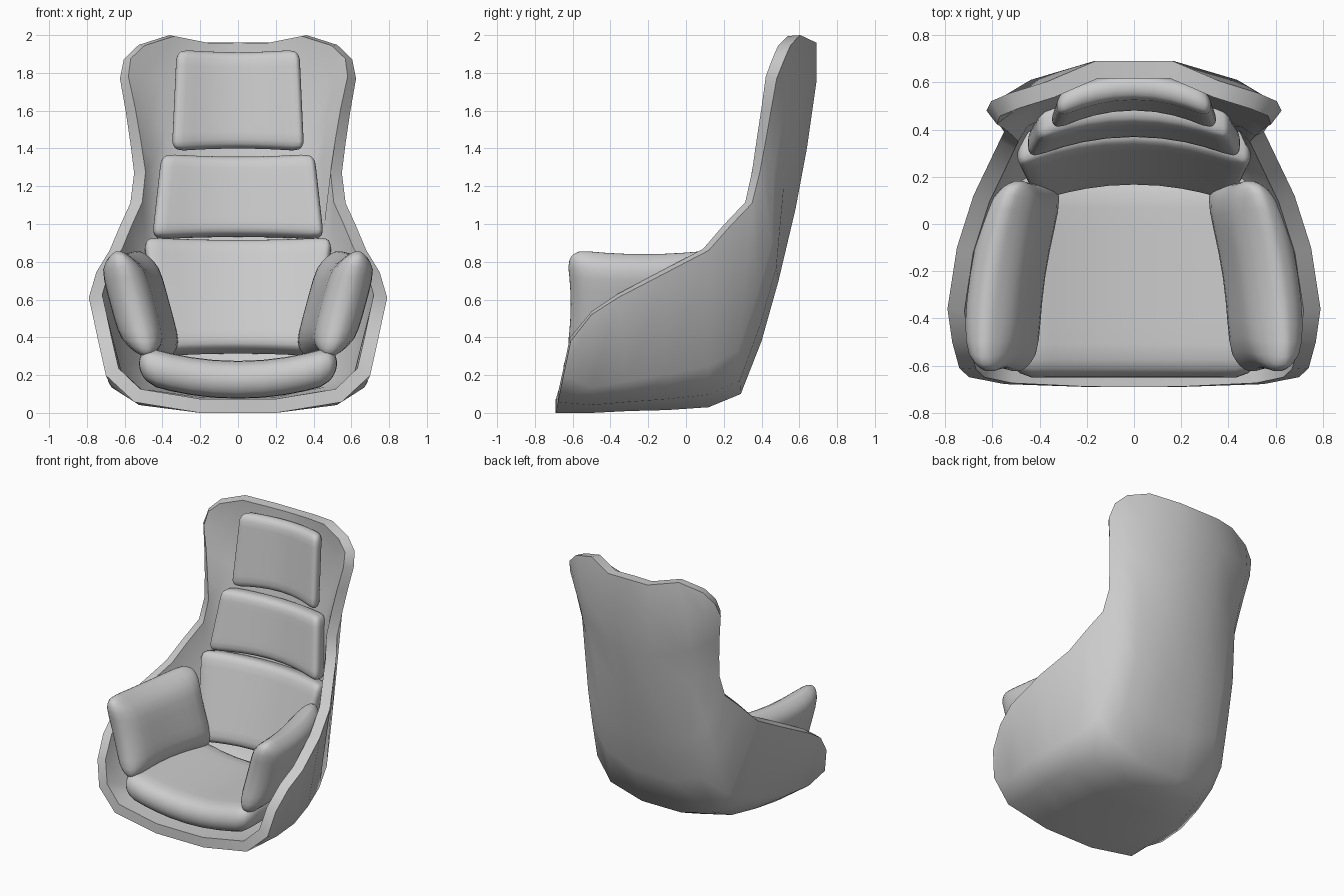
import bpy
import bmesh
from math import radians
from mathutils import Vector

old = bpy.data.objects.get("Cube")
if old:
    bpy.data.objects.remove(old, do_unlink=True)

# One plain upholstery colour
GREY = (0.6, 0.6, 0.6, 1)
grey = bpy.data.materials.new("light grey")
grey.diffuse_color = GREY
grey.use_nodes = True
grey.node_tree.nodes["Principled BSDF"].inputs["Base Color"].default_value = GREY


def lerp(a, b, t):
    return a + (b - a) * t


def finish(name, bm, angle, thickness=0):
    """Turn a bmesh into a shaded object, with optional inward thickness."""
    mesh = bpy.data.meshes.new(name)
    bm.to_mesh(mesh)
    bm.free()
    obj = bpy.data.objects.new(name, mesh)
    bpy.context.collection.objects.link(obj)
    mesh.materials.append(grey)
    bpy.ops.object.select_all(action="DESELECT")
    obj.select_set(True)
    bpy.context.view_layer.objects.active = obj
    if thickness:
        wall = obj.modifiers.new("wall", "SOLIDIFY")
        wall.thickness = thickness
        wall.offset = -1
        wall.use_even_offset = True
        bpy.ops.object.modifier_apply(modifier=wall.name)
    bpy.ops.object.shade_smooth_by_angle(angle=radians(angle))
    return obj


# Half sections of the shell: (share of width, share of the way to the rim, lift)
FRONT = [(0, 0, 0), (.27, 0, 0), (.74, .15, 0), (.945, .52, 0), (1, 1, 0)]
SEAT = [(0, 0, 0), (.26, 0, 0), (.68, .08, 0), (.87, .26, 0), (1, 1, 0)]
LOW = [(0, 0, 0), (.27, 0, 0), (.68, .12, 0), (.9, .36, 0), (1, 1, 0)]
BACK = [(0, 0, 0), (.27, 0, 0), (.7, .38, 0), (.88, .7, 0), (1, 1, 0)]
TOP = [(0, 0, 0), (.27, 0, 0), (.6, .5, .085), (.87, .8, .06), (1, 1, 0)]

# Stations from the front lip to the head end: section, centre y z, rim x y z
STATIONS = [
    (FRONT, -.69, 0, .74, -.61, .38),
    (SEAT, -.5, 0, .77, -.5, .52),
    (SEAT, -.3, .01, .79, -.36, .61),
    (SEAT, -.1, .015, .75, -.1, .745),
    (SEAT, .12, .03, .68, .12, .86),
    (SEAT, .29, .1, .625, .235, .99),
    (LOW, .4, .38, .57, .35, 1.11),
    (LOW, .49, .7, .55, .39, 1.27),
    (BACK, .58, 1.08, .57, .42, 1.43),
    (BACK, .64, 1.4, .595, .45, 1.6),
    (BACK, .69, 1.75, .625, .48, 1.77),
    (TOP, .69, 1.96, .605, .52, 1.87),
]


def build_shell():
    bm = bmesh.new()
    rows = []
    for section, yc, zc, xr, yr, zr in STATIONS:
        half = [(f * xr, lerp(yc, yr, g), lerp(zc, zr, g) + h) for f, g, h in section]
        row = [(-x, y, z) for x, y, z in reversed(half[1:])] + half
        rows.append([bm.verts.new(p) for p in row])
    for a, b in zip(rows, rows[1:]):
        for j in range(len(a) - 1):
            bm.faces.new((a[j], b[j], b[j + 1], a[j + 1]))
    finish("seat_shell", bm, 50, 0.073)


def cushion(name, half, radius, place):
    """Rounded box with unit coordinates u v w, put into shape by place()."""
    bm = bmesh.new()
    bmesh.ops.create_cube(bm, size=2)
    bmesh.ops.subdivide_edges(bm, edges=bm.edges[:], cuts=11, use_grid_fill=True)
    for v in bm.verts:
        # Crowd the grid towards the edges, then round them
        p = [(1 - (1 - abs(c)) ** 1.6) * (1 if c > 0 else -1) * h
             for c, h in zip(v.co, half)]
        core = Vector([max(r - h, min(h - r, c))
                       for c, h in zip(p, half) for r in (min(radius, h),)])
        p = core + (Vector(p) - core).normalized() * radius
        v.co = place(*[c / h for c, h in zip(p, half)])
    bmesh.ops.recalc_face_normals(bm, faces=bm.faces[:])
    return finish(name, bm, 60)


def back_pad(name, z, width, front, depth, bend):
    """Pad square to the leaning backrest; pairs give bottom and top values."""
    lean = (front[1] - front[0]) / (z[1] - z[0])

    def place(u, v, w):
        t = (w + 1) / 2
        inward = depth * (v + 1) / 2
        x = u * lerp(*width, t)
        y = lerp(*front, t) + inward - bend * x * x
        return x, y, lerp(*z, t) - lean * inward + 0.015 * (u * u - 1) * w
    half = (sum(width) / 2, depth / 2, (z[1] - z[0]) / 2)
    cushion(name, half, min(0.055, depth / 2), place)


def seat_place(u, v, w):
    x = u * 0.525
    y = -0.22 + v * 0.43
    return x, y, 0.175 + w * 0.1 + 0.32 * x * x


def arm_place(side):
    def place(u, v, w):
        # Pinched corners, leaning outwards, rear end turned inwards
        y = 0.42 * v * (0.93 + 0.07 * w * w)
        z = 0.295 * w * (0.9 + 0.1 * v * v)
        thick = 0.125 * (1 - 0.35 * v ** 4) * (1 - 0.5 * w ** 4)
        x = 0.535 + u * thick + 0.27 * z - 0.15 * y - 0.25 * y * y
        return side * x, y - 0.22, z + 0.575
    return place


build_shell()
back_pad("head_cushion", (1.39, 1.93), (.35, .325), (.475, .53), .11, .75)
back_pad("middle_cushion", (.93, 1.38), (.455, .405), (.36, .43), .14, .48)
back_pad("lower_back_cushion", (.335, .945), (.42, .5), (.15, .345), .16, .42)
cushion("seat_cushion", (.525, .43, .1), .1, seat_place)
for label, side in (("left", 1), ("right", -1)):
    cushion(label + "_arm_cushion", (.125, .42, .295), .11, arm_place(side))
